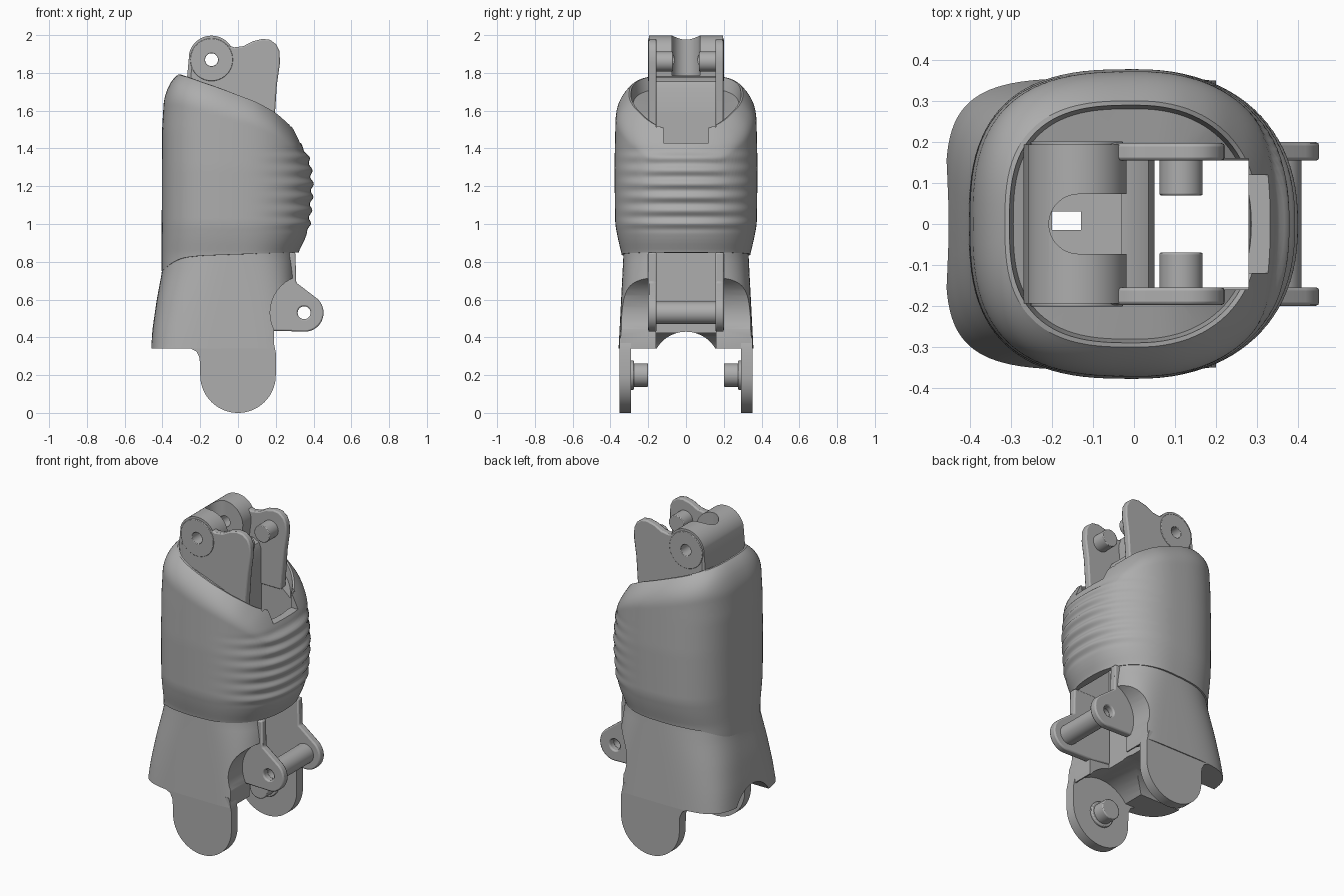
import bpy, bmesh, math

if "Cube" in bpy.data.objects:
    bpy.data.objects.remove(bpy.data.objects["Cube"])

grey = bpy.data.materials.new("plain grey")
grey.use_nodes = True
grey.diffuse_color = (0.42, 0.42, 0.42, 1)
grey.node_tree.nodes["Principled BSDF"].inputs["Base Color"].default_value = (0.42, 0.42, 0.42, 1)


def add_object(name, bm):
    bmesh.ops.recalc_face_normals(bm, faces=bm.faces)
    mesh = bpy.data.meshes.new(name)
    bm.to_mesh(mesh)
    bm.free()
    mesh.materials.append(grey)
    obj = bpy.data.objects.new(name, mesh)
    bpy.context.collection.objects.link(obj)
    return obj


def activate(obj):
    bpy.ops.object.select_all(action='DESELECT')
    obj.select_set(True)
    bpy.context.view_layer.objects.active = obj


def prism(name, pts, lo, hi, axis='y'):
    """Extrude a flat profile along one axis."""
    place = {'x': lambda a, b, c: (c, a, b), 'y': lambda a, b, c: (a, c, b),
             'z': lambda a, b, c: (a, b, c)}[axis]
    bm = bmesh.new()
    ends = [[bm.verts.new(place(a, b, c)) for a, b in pts] for c in (lo, hi)]
    for ring in ends:
        bm.faces.new(ring)
    bridge(bm, *ends)
    return add_object(name, bm)


def arc(a, b, r, start=0, end=360, n=40):
    steps = n if end - start == 360 else n + 1
    angles = [math.radians(start + (end - start) * i / n) for i in range(steps)]
    return [(a + r * math.cos(t), b + r * math.sin(t)) for t in angles]


def rect(a0, a1, b0, b1):
    return [(a0, b0), (a1, b0), (a1, b1), (a0, b1)]


def bridge(bm, r0, r1):
    for i in range(len(r0)):
        j = (i + 1) % len(r0)
        bm.faces.new((r0[i], r0[j], r1[j], r1[i]))


def cut(obj, *args):
    """Subtract a prism, trying another solver if one loses the part."""
    cutter = prism("cutter", *args)
    cutter.hide_render = True
    whole = obj.data.copy()
    count = len(whole.polygons)
    for solver in ('EXACT', 'MANIFOLD', 'FLOAT'):
        obj.data = whole.copy()
        mod = obj.modifiers.new("cut", 'BOOLEAN')
        mod.operation, mod.solver, mod.object = 'DIFFERENCE', solver, cutter
        activate(obj)
        bpy.ops.object.modifier_apply(modifier=mod.name)
        if len(obj.data.polygons) > count / 2 and len(obj.data.polygons) != count:
            break
    bpy.data.objects.remove(cutter)


def finish(obj, bevel=0):
    if bevel:
        mod = obj.modifiers.new("soft edges", 'BEVEL')
        mod.width, mod.segments, mod.limit_method = bevel, 2, 'ANGLE'
        mod.angle_limit = math.radians(40)
    activate(obj)
    bpy.ops.object.shade_smooth_by_angle(angle=math.radians(32))


def curve(points):
    """Piecewise linear lookup, eased by averaging neighbours."""
    def at(v):
        if v <= points[0][0]:
            return points[0][1]
        for (a, fa), (b, fb) in zip(points, points[1:]):
            if v <= b:
                return fa + (fb - fa) * (v - a) / (b - a)
        return points[-1][1]
    return lambda v: sum(at(v + k * 0.02) for k in (-1, 0, 1)) / 3


def section(angle, left, right, half, n_left, n_right):
    """Point on a rounded cross-section with its own left and right reach."""
    c, s = math.cos(angle), math.sin(angle)
    p = 2 / (n_right if c > 0 else n_left)
    return ((right if c > 0 else left) * abs(c) ** p,
            half * math.copysign(abs(s) ** p, s))


def loft(name, rings):
    bm = bmesh.new()
    loops = [[bm.verts.new(p) for p in ring] for ring in rings]
    for a, b in zip(loops, loops[1:]):
        bridge(bm, a, b)
    for loop in (loops[0], loops[-1]):
        mid = bm.verts.new([sum(v.co[k] for v in loop) / len(loop) for k in range(3)])
        for i, v in enumerate(loop):
            bm.faces.new((v, loop[(i + 1) % len(loop)], mid))
    return add_object(name, bm)


# Outer sleeve with slanted rim, recessed tray and grip ribs
top_z = curve([(-0.34, 1.8), (-0.1, 1.72), (0.1, 1.645), (0.2, 1.59), (0.3, 1.5), (0.36, 1.41)])
low_z = curve([(-0.41, 0.74), (-0.36, 0.79), (-0.3, 0.82), (-0.2, 0.832), (0.3, 0.85)])
right_x = curve([(0.84, 0.315), (0.92, 0.355), (1.0, 0.38), (1.2, 0.395), (1.38, 0.377)])
left_x = curve([(0.74, -0.405), (1.5, -0.402), (1.7, -0.39)])
half_y = curve([(0.83, 0.338), (0.92, 0.36), (1.0, 0.375), (1.3, 0.379), (1.6, 0.372)])
ANGLES = [math.tau * i / 96 for i in range(96)]


def sleeve_point(angle, t):
    x, z = 0, 0.8 + 0.8 * t
    shrink = 1 - 0.19 * max(0, (t - 0.83) / 0.17) ** 2.2
    for _ in range(5):
        x, y = section(angle, left_x(z), right_x(z), half_y(z), 2.8, 2.3)
        x, y = x * shrink, y * shrink
        z = low_z(x) + (top_z(x) - low_z(x)) * t
    fade = max(0, math.cos(angle)) ** 1.5 * max(0, min(1, (z - 0.95) / 0.05, (1.42 - z) / 0.05))
    x += 0.008 * fade * math.cos(math.tau * (z - 1.0) / 0.071)
    return x, y, z


ROWS = 90
rings = [[sleeve_point(a, i / ROWS) for a in ANGLES] for i in range(ROWS + 1)]
for scale, drop in ((0.965, 0), (0.935, 0.07), (0.6, 0.07), (0.25, 0.07)):
    rings.append([(x * scale, y * scale, (z if scale > 0.9 else top_z(x * scale)) - drop)
                  for x, y, z in rings[ROWS]])
sleeve = loft("outer_sleeve", rings)
cut(sleeve, rect(0.05, 0.28, -0.16, 0.16), 0.5, 2.1, 'z')
cut(sleeve, rect(0.2, 0.335, -0.12, 0.12), 1.43, 2.1, 'z')
cut(sleeve, rect(-0.2, -0.13, -0.015, 0.03), 0.5, 2.1, 'z')
finish(sleeve)

# Lower body, flaring toward the back
body_left = curve([(0.34, -0.462), (0.45, -0.452), (0.6, -0.43), (0.75, -0.402), (0.85, -0.395)])
rings = []
for i in range(17):
    z = 0.34 + 0.56 * i / 16
    k = (z - 0.34) / 0.5
    rings.append([(*section(a, body_left(z), 0.31, 0.357 - 0.026 * k, 4.4 - 1.7 * min(k, 1), 5 - 2.5 * min(k, 1)), z)
                  for a in ANGLES])
body = loft("lower_body", rings)
cut(body, arc(0.37, 0.53, 0.2), -0.5, 0.5)
cut(body, rect(0.19, 0.5, 0.2, 0.5), -0.5, 0.5)
cut(body, arc(0, 0.25, 0.18), -0.6, 0.6, 'x')
cut(body, arc(0, 0.2, 0.23), -0.29, 0.29)
cut(body, rect(0.05, 0.5, -0.16, 0.16), 0.2, 1.1, 'z')
cut(body, rect(-0.2, -0.13, -0.015, 0.03), 0.2, 1.1, 'z')
finish(body)

# Mirrored side parts
ear = [(0.18, 0.4), (0.1, 0.4), (-0.2, 0.36), (-0.25, 0.341), (-0.22, 0.325), (-0.203, 0.29)]
ear += arc(0, 0.2, 0.2, 180, 360) + [(0.2, 0.32), (0.188, 0.38)]
lug = [(0.045, 0.85), (0.045, 0.45), (0.17, 0.435)] + arc(0.353, 0.53, 0.1, -97, 48, 24)
lug += [(0.308, 0.69), (0.304, 0.85)]
cheek = [(-0.25, 1.5), (-0.25, 1.8)] + arc(-0.14, 1.87, 0.1, 170, 70, 16)
cheek += [(-0.02, 1.935), (0.03, 1.942), (0.08, 1.968), (0.13, 1.98), (0.17, 1.975), (0.203, 1.95),
          (0.22, 1.915), (0.222, 1.85), (0.206, 1.74), (0.19, 1.5)]
for side, s in (("left", 1), ("right", -1)):
    def part(name, pts, near, far, bevel=0.006, hole=None):
        obj = prism(f"{side}_{name}", pts, min(s * near, s * far), max(s * near, s * far))
        if hole:
            cut(obj, arc(*hole, 0.034), -0.6, 0.6)
        finish(obj, bevel)

    part("ear", ear, 0.29, 0.351, 0)
    part("ear_boss", arc(0, 0.2, 0.062), 0.2, 0.3)
    part("ear_boss_collar", arc(0, 0.2, 0.078), 0.275, 0.3)
    part("lug", lug, 0.155, 0.2, 0.008, (0.35, 0.53))
    part("cheek", cheek, 0.155, 0.198, 0.008, (-0.14, 1.87))
    part("hinge_disc", arc(-0.14, 1.87, 0.113), 0.15, 0.202, 0.003, (-0.14, 1.87))
    part("cheek_peg", arc(0.115, 1.86, 0.053), 0.07, 0.17, 0.004)

# Cross bar between the lugs
bar = prism("cross_bar", arc(0.35, 0.53, 0.06), -0.16, 0.16)
cut(bar, arc(0.35, 0.53, 0.034), -0.6, 0.6)
finish(bar)

# Hinge block with a rounded central slot
block = [(-0.27, 1.5), (-0.27, 1.77)] + arc(-0.14, 1.875, 0.122, 165, 0, 28)
block += [(-0.03, 1.78), (0.0, 1.775), (0.035, 1.755), (0.05, 1.72), (0.05, 1.5)]
hinge = prism("hinge_block", block, -0.195, 0.195)
slot = arc(-0.135, 0, 0.073, 90, 270, 24) + [(0.1, -0.073), (0.1, 0.073)]
cut(hinge, slot, 1.785, 2.2, 'z')
cut(hinge, rect(-0.2, -0.13, -0.015, 0.03), 1.3, 2.1, 'z')
cut(hinge, arc(-0.14, 1.87, 0.034), -0.6, 0.6)
finish(hinge)
